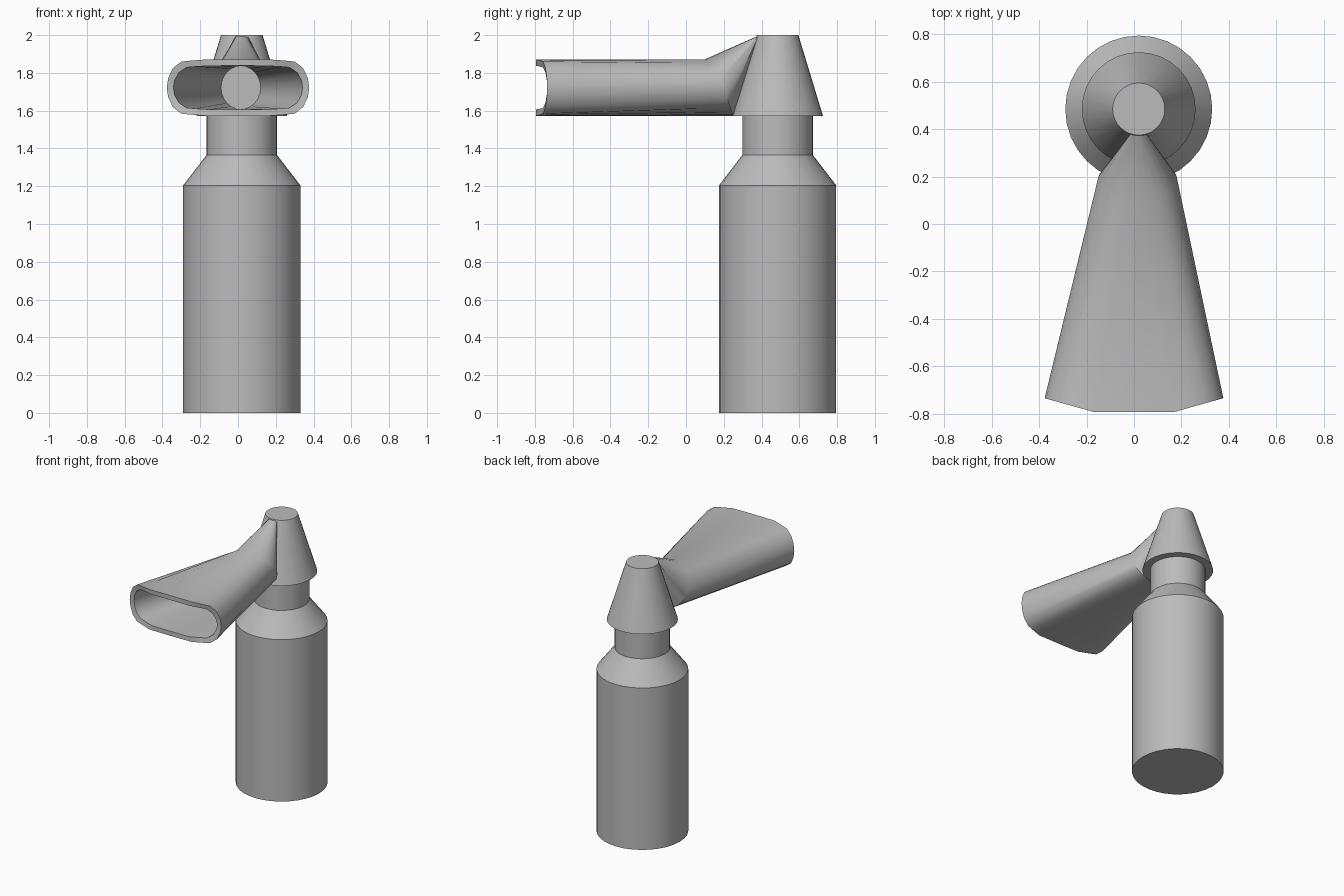
import bpy, bmesh, math

if "Cube" in bpy.data.objects:
    bpy.data.objects.remove(bpy.data.objects["Cube"])

AX, AY = 0.02, 0.485          # bottle axis
NX, NZ = 0.0, 1.722           # nozzle mouth centre

grey = bpy.data.materials.new("plain grey")
grey.diffuse_color = (0.5, 0.5, 0.5, 1)
grey.use_nodes = True
grey.node_tree.nodes["Principled BSDF"].inputs["Base Color"].default_value = grey.diffuse_color


def finish(name, bm):
    bmesh.ops.recalc_face_normals(bm, faces=bm.faces[:])
    me = bpy.data.meshes.new(name)
    bm.to_mesh(me)
    bm.free()
    ob = bpy.data.objects.new(name, me)
    bpy.context.collection.objects.link(ob)
    me.materials.append(grey)
    bpy.ops.object.select_all(action='DESELECT')
    ob.select_set(True)
    bpy.context.view_layer.objects.active = ob
    bpy.ops.object.shade_smooth_by_angle(angle=math.radians(28))
    return ob


def loft(name, rings):
    """Bridge equal-length rings and close both ends."""
    bm = bmesh.new()
    rows = [[bm.verts.new(p) for p in ring] for ring in rings]
    n = len(rows[0])
    for a, b in zip(rows, rows[1:]):
        for i in range(n):
            j = (i + 1) % n
            bm.faces.new((a[i], a[j], b[j], b[i]))
    bm.faces.new(rows[0])
    bm.faces.new(rows[-1])
    bmesh.ops.remove_doubles(bm, verts=bm.verts[:], dist=1e-5)
    return finish(name, bm)


def lathe(name, profile, n=32):
    return loft(name, [[(AX + r * math.cos(2 * math.pi * i / n),
                         AY + r * math.sin(2 * math.pi * i / n), z)
                        for i in range(n)] for r, z in profile])


# Bottle with shoulder and neck, and the tapered cap above it
lathe("bottle", [(0.31, 0), (0.31, 1.205), (0.187, 1.365), (0.187, 1.58)])
lathe("cap", [(0.24, 1.573), (0.11, 2.0)])

# Flattened mouth outline: one quarter, mirrored to a full loop of 24 points
quarter = [(0.377, 0), (0.37, 0.05), (0.345, 0.103), (0.3, 0.138),
           (0.25, 0.143), (0.17, 0.149), (0, 0.15)]
half = quarter + [(-x, z) for x, z in quarter[-2::-1]]
outline = half + [(x, -z) for x, z in half[-2:0:-1]]
angles = [math.radians(15 * i) for i in range(24)]


def mouth_y(x):
    return -0.793 + max(0, abs(x) - 0.17) * 0.28


def rear_y(s):                # slanted joint: forward at top, back at bottom
    return 0.2 - 0.1 * s if s > 0 else 0.2 - 0.05 * s


outer_mouth = [(NX + x, mouth_y(x), NZ + z) for x, z in outline]
inner_mouth = [(NX + x * 0.908, mouth_y(x), NZ + z * 0.775) for x, z in outline]
outer_rear = [(0.015 + 0.165 * math.cos(a), rear_y(math.sin(a)),
               NZ + 0.15 * math.sin(a)) for a in angles]
inner_rear = [(0.015 + 0.105 * math.cos(a), 0.2,
               NZ + 0.115 * math.sin(a)) for a in angles]

# Joint ring: gathers at the cap's top front edge, bottom stays level
joint = []
for a in angles:
    s = math.sin(a)
    z = 1.998 if s > -0.6 else 1.998 + (s + 0.6) / 0.4 * 0.426
    joint.append((AX + 0.03 * math.cos(a), 0.385 - (1.998 - z) * 0.29, z))

# Hollow flared nozzle
loft("nozzle", [inner_rear, inner_mouth, outer_mouth, outer_rear, joint])
